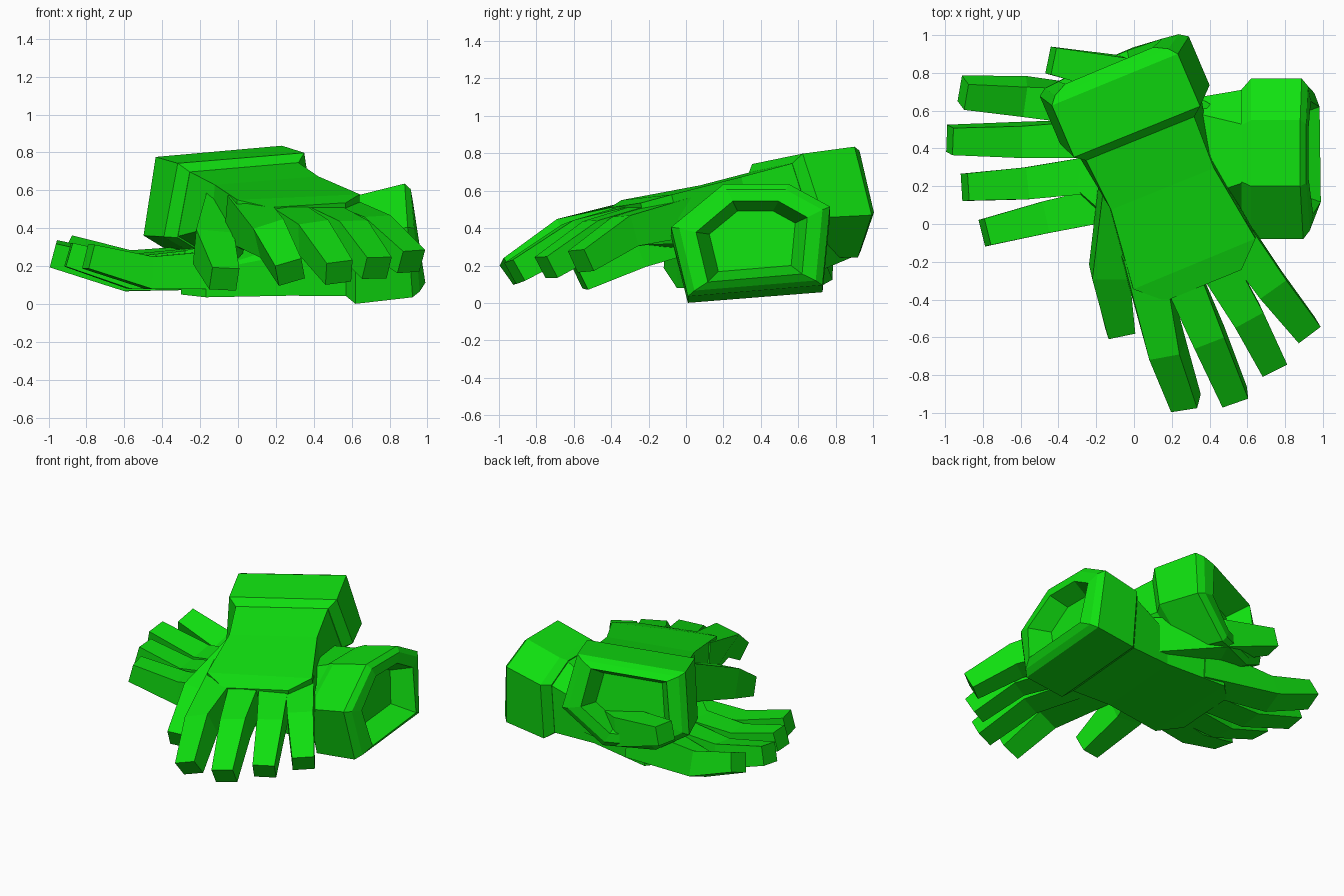
import bpy
import bmesh
from math import radians
from mathutils import Vector, Matrix

cube = bpy.data.objects.get("Cube")
if cube:
    bpy.data.objects.remove(cube)

green = bpy.data.materials.new("bright green")
green.use_nodes = True
colour = (0.005, 0.74, 0.005, 1)
green.diffuse_color = colour
green.node_tree.nodes["Principled BSDF"].inputs["Base Color"].default_value = colour

# Glove space: x along the fingers, y towards the thumb, z out of the back of the hand
CUFF = [(.365, .25), (-.355, .31), (-.445, -.06), (-.165, -.29), (.185, -.29), (.405, -.17)]
KNUCKLES = [(.35, .1), (-.35, .13), (-.36, -.01), (-.3, -.14), (.28, -.14), (.35, -.05)]


def section(profile, along, width, depth, centre, shear=0):
    """One six-sided section of the cuff or hand."""
    return [Vector((along + shear * b, t * width, centre + b * depth)) for t, b in profile]


def finger_rings(path, sizes, roll):
    """Rectangular sections square to a bent finger path, rolled past the root."""
    path = [Vector(p) for p in path]
    rings = []
    for i, (p, (w, h)) in enumerate(zip(path, sizes)):
        ahead = path[min(i + 1, len(path) - 1)]
        behind = path[max(i - 1, 0)]
        direction = (ahead - behind).normalized()
        side = Vector((0, 0, 1)).cross(direction).normalized()
        if i > 0:
            side = Matrix.Rotation(radians(-roll), 3, direction) @ side
        up = direction.cross(side)
        rings.append([p + side * w * a / 2 + up * h * c / 2
                      for a, c in ((1, 1), (-1, 1), (-1, -1), (1, -1))])
    return rings


def loft(name, rings, frame):
    """Skin the sections, cap both ends and place the part in the world."""
    bm = bmesh.new()
    loops = [[bm.verts.new(frame @ p) for p in ring] for ring in rings]
    for low, high in zip(loops, loops[1:]):
        for i in range(len(low)):
            j = (i + 1) % len(low)
            bm.faces.new((low[i], low[j], high[j], high[i]))
    bm.faces.new(loops[0])
    bm.faces.new(loops[-1])
    bmesh.ops.recalc_face_normals(bm, faces=bm.faces[:])
    mesh = bpy.data.meshes.new(name)
    bm.to_mesh(mesh)
    bm.free()
    mesh.materials.append(green)
    bpy.context.collection.objects.link(bpy.data.objects.new(name, mesh))


# Roll in degrees, then the path: root, middle joint, tip
FINGERS = {
    "index_finger": (20, [(.8, .235, -.155), (1.35, .31, -.13), (1.675, .33, -.235)]),
    "middle_finger": (8, [(.8, .09, -.15), (1.37, .08, -.12), (1.745, .08, -.22)]),
    "ring_finger": (0, [(.8, -.08, -.145), (1.34, -.15, -.12), (1.665, -.17, -.215)]),
    "little_finger": (0, [(.5, -.17, -.15), (1.24, -.33, -.12), (1.56, -.41, -.205)]),
}
FINGER_SIZES = [(.21, .24), (.17, .17), (.145, .13)]
THUMB = [(.45, .17, -.23), (.87, .43, -.3), (1.21, .5, -.385)]
THUMB_SIZES = [(.26, .26), (.2, .2), (.145, .13)]


def build_glove(prefix, frame):
    # Cuff with a sloping rim and a recessed opening
    loft(prefix + "_cuff", [
        section(CUFF, -.04, .54, .54, -.29, -.05),
        section(CUFF, -.185, .7, .72, -.29, -.11),
        section(CUFF, -.165, .9, .9, -.3, -.08),
        section(CUFF, -.13, 1, 1, -.3, -.07),
        section(CUFF, .15, 1, .95, -.25),
        section(CUFF, .2, .86, .85, -.26)], frame)
    # Hand flattening from wrist to knuckles
    loft(prefix + "_hand", [
        section(CUFF, .18, .86, .85, -.26),
        section(KNUCKLES, .5, .84, 1.55, -.2),
        section(KNUCKLES, .94, 1, 1, -.12),
        section(KNUCKLES, 1.07, .62, .85, -.115)], frame)
    for name, (roll, path) in FINGERS.items():
        loft(prefix + "_" + name, finger_rings(path, FINGER_SIZES, roll), frame)
    loft(prefix + "_thumb", finger_rings(THUMB, THUMB_SIZES, 0), frame)


def frame_from(forward, thumbward, back, origin):
    axes = Matrix((forward, thumbward, back)).transposed().to_4x4()
    return Matrix.Translation(origin) @ axes


# Lower glove lies palm up
build_glove("lower_glove", frame_from(
    (-1, 0, 0), (0, 1, 0), (0, 0, -1), (.77, .365, .045)))

# Upper glove is its mirror twin, palm down and pitched forward
heading = Vector((.392, -.92, 0))
down = Vector((0, 0, -1))
cos_p, sin_p = .972, .235
build_glove("upper_glove", frame_from(
    heading * cos_p + down * sin_p,
    Vector((-.92, -.392, 0)),
    heading * sin_p - down * cos_p,
    (-.038, .628, .79)))
